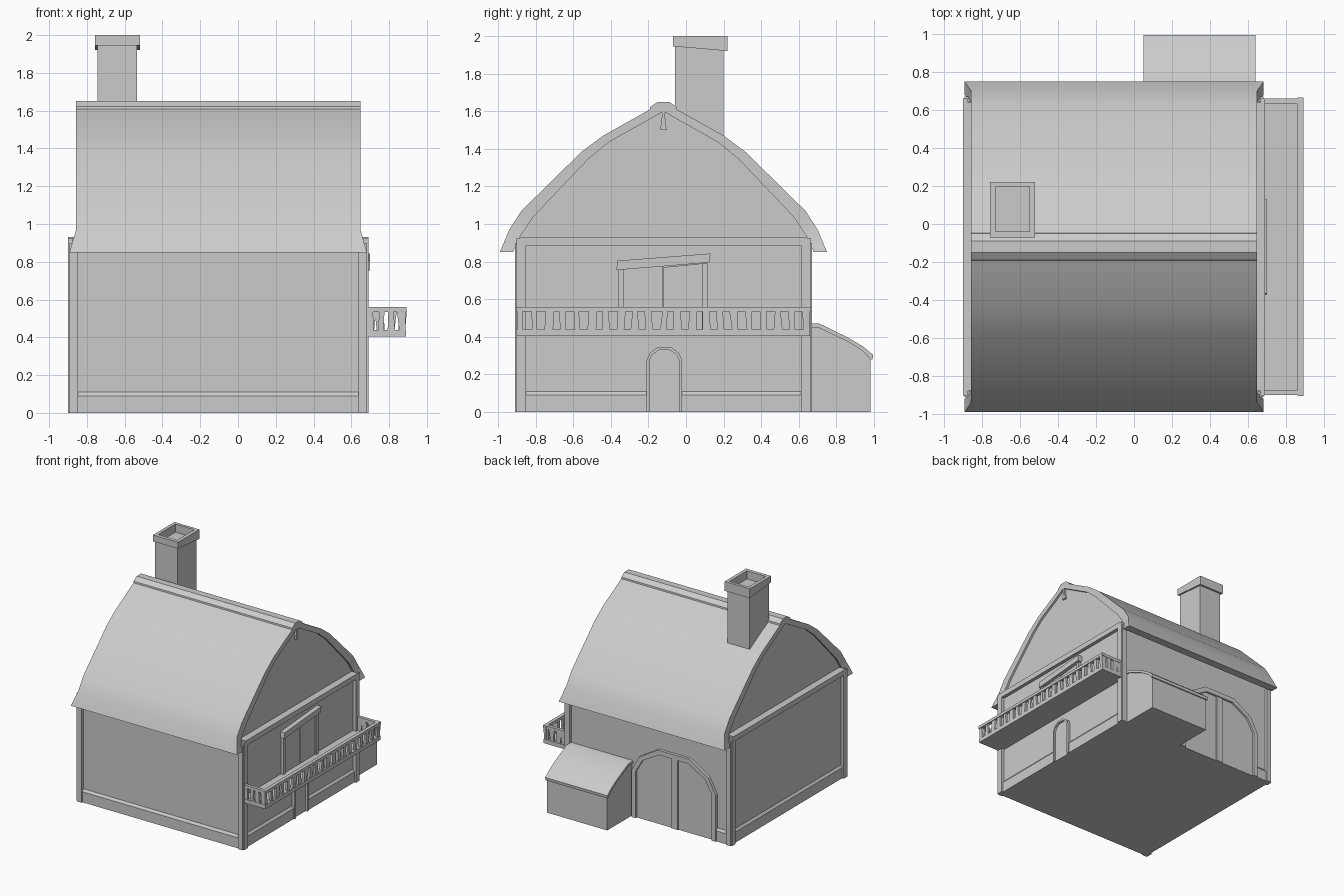
import bpy, bmesh, math, random

if "Cube" in bpy.data.objects:
    bpy.data.objects.remove(bpy.data.objects["Cube"])

random.seed(4)
CY = -0.12  # ridge line


def loft(name, rings, smooth=False):
    """Connect equal-length point rings in order and cap both ends."""
    bm = bmesh.new()
    rs = [[bm.verts.new(p) for p in r] for r in rings]
    n = len(rs[0])
    for a, b in zip(rs, rs[1:]):
        for i in range(n):
            j = (i + 1) % n
            bm.faces.new((a[i], a[j], b[j], b[i]))
    bm.faces.new(rs[0][::-1])
    bm.faces.new(rs[-1])
    bmesh.ops.recalc_face_normals(bm, faces=bm.faces)
    me = bpy.data.meshes.new(name)
    bm.to_mesh(me)
    bm.free()
    ob = bpy.data.objects.new(name, me)
    bpy.context.collection.objects.link(ob)
    if smooth:
        bpy.ops.object.select_all(action='DESELECT')
        ob.select_set(True)
        bpy.context.view_layer.objects.active = ob
        bpy.ops.object.shade_smooth_by_angle(angle=math.radians(25))
    return ob


def prism(name, axis, pts, a, b, smooth=False):
    """Extrude a (y,z) profile along x, or an (x,z) profile along y."""
    put = (lambda t, p: (t, *p)) if axis == 'x' else (lambda t, p: (p[0], t, p[1]))
    return loft(name, [[put(t, p) for p in pts] for t in (a, b)], smooth)


def box(name, x0, x1, y0, y1, z0, z1):
    return prism(name, 'x', [(y0, z0), (y1, z0), (y1, z1), (y0, z1)], x0, x1)


def rect(x0, x1, y0, y1, z0, z1=None):
    z1 = z0 if z1 is None else z1
    return [(x0, y0, z0), (x1, y0, z0), (x1, y1, z1), (x0, y1, z1)]


# Main walls and attic gables
box("house_walls", -0.87, 0.66, -0.885, 0.645, 0, 0.92)
inner = [(0.80, 0.85), (0.765, 0.93), (0.69, 1.04), (0.40, 1.345), (0.29, 1.435), (0.05, 1.57), (0, 1.60)]
outer = [(0.87, 0.85), (0.82, 0.97), (0.755, 1.07), (0.44, 1.38), (0.32, 1.47), (0.07, 1.61), (0, 1.64)]
gable = inner[1:]
gable_pts = [(CY - d, z) for d, z in gable] + [(CY + d, z) for d, z in gable[-2::-1]]
prism("gable_walls", 'x', gable_pts, -0.84, 0.63)

# Roof shell with flared eaves
stations = []
for side in (-1, 1):
    half = []
    for i, ((do, zo), (di, zi)) in enumerate(zip(outer, inner)):
        f = 0.035 if i == 0 else 0
        l, r = -0.857 - f, 0.648 + f
        yo, yi = CY + side * do, CY + side * di
        half.append([(l, yo, zo), (r, yo, zo), (r, yi, zi), (l, yi, zi)])
    stations += half if side < 0 else half[-2::-1]
loft("roof", stations, True)
cap = [(-0.075, 1.59), (-0.07, 1.622), (-0.03, 1.65), (0.03, 1.65), (0.07, 1.622), (0.075, 1.59)]
prism("ridge_cap", 'x', [(CY + d, z) for d, z in cap], -0.857, 0.648)
prism("gable_pendant", 'x', [(CY - 0.017, 1.50), (CY + 0.017, 1.50), (CY + 0.005, 1.60), (CY - 0.005, 1.60)],
      0.62, 0.645)

# Chimney with slanted collar and open top
loft("chimney", [
    rect(-0.745, -0.535, -0.058, 0.20, 1.35),
    rect(-0.745, -0.535, -0.058, 0.20, 1.945, 1.922),
    rect(-0.758, -0.52, -0.07, 0.22, 1.945, 1.92),
    rect(-0.758, -0.52, -0.07, 0.22, 2.0),
    rect(-0.73, -0.55, -0.04, 0.195, 2.0),
    rect(-0.73, -0.55, -0.04, 0.195, 1.93)])

# Doubled corner posts and gable beams
for x, sx in ((-0.90, 1), (0.69, -1)):
    for y, sy in ((-0.91, 1), (0.67, -1)):
        for k, (wx, wy) in enumerate(((0.025, 0.05), (0.045, 0.025))):
            ox, oy = (0, 0.008) if k == 0 else (0.008, 0)
            xs = sorted((x + sx * ox, x + sx * (ox + wx)))
            ys = sorted((y + sy * oy, y + sy * (oy + wy)))
            box("corner_post", *xs, *ys, 0, 0.925 if k == 0 else 0.90)
    box("gable_beam", *sorted((x, x + sx * 0.09)), -0.88, 0.64, 0.885, 0.93)


# Chamfered plinth strips, broken at the doors
def plinth(axis, wall, sign, a, b):
    p = [(wall - sign * 0.02, 0), (wall + sign * 0.015, 0), (wall + sign * 0.015, 0.09),
         (wall, 0.11), (wall - sign * 0.02, 0.11)]
    if axis == 'y':
        prism("plinth", 'y', p, a, b)
    else:
        prism("plinth", 'x', p, a, b)


plinth('x', -0.885, -1, -0.87, 0.66)
plinth('y', -0.87, -1, -0.885, 0.645)
plinth('y', 0.66, 1, -0.885, -0.21)
plinth('y', 0.66, 1, -0.02, 0.645)
plinth('x', 0.645, 1, -0.87, -0.75)


# Arched doors: frame band plus recessed leaf
def arch(c, w, spring, top):
    side = [(w, 0), (w, spring), (w * 0.82, spring + (top - spring) * 0.55), (w * 0.38, top)]
    return [(c - d, z) for d, z in side] + [(c + d, z) for d, z in side[::-1]]


def arched_door(name, axis, c, w, spring, top, t, wall):
    leaf = arch(c, w - t, spring, top - t)
    prism(name + "_frame", axis, arch(c, w, spring, top) + leaf[::-1], wall - 0.02, wall + 0.025)
    prism(name, axis, leaf, wall - 0.02, wall + 0.008)


arched_door("side_door", 'x', -0.115, 0.095, 0.275, 0.345, 0.016, 0.66)
arched_door("barn_door", 'y', -0.35, 0.40, 0.40, 0.64, 0.04, 0.645)
box("barn_door_stile", -0.385, -0.325, 0.62, 0.662, 0, 0.60)

# Balcony door with crooked lintel
for y in (-0.36, 0.085):
    box("balcony_door_jamb", 0.64, 0.683, y, y + 0.03, 0.43, 0.79)
for y in (-0.33, -0.12):
    prism("balcony_door_leaf", 'x', [(y, 0.43), (y + 0.204, 0.43), (y + 0.204, 0.79), (y, 0.77)], 0.64, 0.672)
prism("balcony_door_lintel", 'x', [(-0.37, 0.755), (0.125, 0.795), (0.13, 0.843), (-0.365, 0.805)], 0.64, 0.70)

# Balcony floor and railing
box("balcony_floor", 0.65, 0.89, -0.90, 0.66, 0.405, 0.44)
box("balcony_rail_front", 0.862, 0.892, -0.905, 0.665, 0.535, 0.56)
for y in (-0.90, 0.633):
    box("balcony_rail_side", 0.66, 0.87, y, y + 0.027, 0.535, 0.56)


def baluster(axis, c, a, b):
    w0, w1 = random.uniform(0.012, 0.024), random.uniform(0.012, 0.024)
    s = random.uniform(-0.01, 0.01)
    prism("baluster", axis, [(c - w0, 0.435), (c + w0, 0.435), (c + s + w1, 0.54), (c + s - w1, 0.54)], a, b)


for i in range(21):
    baluster('x', -0.882 + i * 1.524 / 20, 0.866, 0.886)
for y in (-0.897, 0.637):
    for i in range(4):
        baluster('y', 0.70 + i * 0.056, y, y + 0.02)

# Lean-to shed at the back
shed = [(0.60, 0), (0.982, 0), (0.982, 0.29), (0.94, 0.335), (0.86, 0.385), (0.71, 0.455), (0.60, 0.455)]
prism("shed_walls", 'x', shed, 0.06, 0.63)
shed_roof = [(0.60, 0.45), (0.70, 0.45), (0.86, 0.375), (0.94, 0.325), (0.982, 0.28), (0.992, 0.28),
             (0.995, 0.305), (0.94, 0.35), (0.86, 0.397), (0.71, 0.47), (0.60, 0.475)]
prism("shed_roof", 'x', shed_roof, 0.05, 0.64, True)
